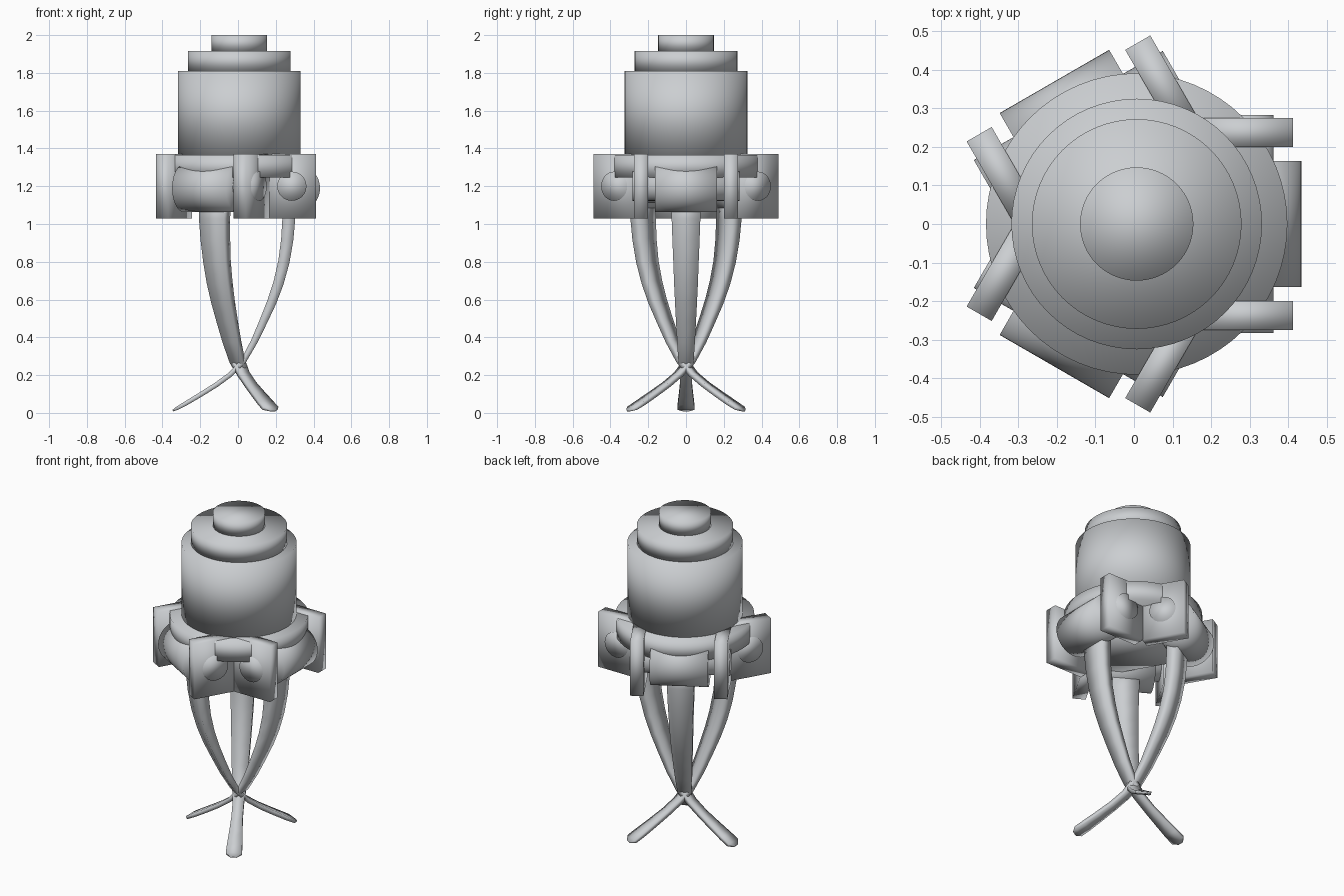
import bpy, bmesh, math
from mathutils import Matrix, Vector

if "Cube" in bpy.data.objects:
    bpy.data.objects.remove(bpy.data.objects["Cube"])

CX = 0.007  # centre axis of the tool
grey = bpy.data.materials.new("light_grey_metal")
grey.diffuse_color = (0.60, 0.62, 0.64, 1)
grey.use_nodes = True
grey.node_tree.nodes["Principled BSDF"].inputs["Base Color"].default_value = grey.diffuse_color


def finish(name, bm, turn=0.0):
    """Turn the part about the centre axis and make a smooth object of it."""
    bmesh.ops.recalc_face_normals(bm, faces=bm.faces)
    bm.transform(Matrix.Translation((CX, 0, 0)) @ Matrix.Rotation(turn, 4, 'Z'))
    for f in bm.faces:
        f.smooth = True
    me = bpy.data.meshes.new(name)
    bm.to_mesh(me)
    bm.free()
    me.materials.append(grey)
    ob = bpy.data.objects.new(name, me)
    bpy.context.collection.objects.link(ob)


def upright(name, r, z0, z1, sides=64, turn=0.0):
    bm = bmesh.new()
    bmesh.ops.create_cone(bm, cap_ends=True, segments=sides, radius1=r, radius2=r,
                          depth=z1 - z0, matrix=Matrix.Translation((0, 0, (z0 + z1) / 2)))
    finish(name, bm, turn)


def axle(name, x, z, r, length, turn):
    bm = bmesh.new()
    m = Matrix.Translation((x, 0, z)) @ Matrix.Rotation(math.pi / 2, 4, 'X')
    bmesh.ops.create_cone(bm, cap_ends=True, segments=48, radius1=r, radius2=r,
                          depth=length, matrix=m)
    finish(name, bm, turn)


def box(name, x0, x1, y0, y1, z0, z1, turn):
    bm = bmesh.new()
    m = Matrix.Translation(((x0 + x1) / 2, (y0 + y1) / 2, (z0 + z1) / 2))
    m = m @ Matrix.Diagonal((x1 - x0, y1 - y0, z1 - z0, 1))
    bmesh.ops.create_cube(bm, size=1, matrix=m)
    finish(name, bm, turn)


# finger path: x, z, thickness, half width
PATH = [(.262, 1.16, .068, .078), (.262, 1.03, .068, .076), (.254, .92, .065, .072),
        (.236, .80, .060, .067), (.208, .69, .055, .063), (.173, .59, .050, .058),
        (.130, .49, .043, .053), (.080, .38, .036, .047), (.022, .275, .030, .040),
        (-.045, .205, .026, .032), (-.12, .15, .026, .032), (-.20, .10, .025, .037),
        (-.28, .052, .023, .043), (-.33, .024, .018, .046), (-.352, .012, .008, .018)]


def finger(turn):
    bm = bmesh.new()
    rings = []
    for i, (x, z, t, w) in enumerate(PATH):
        a, b = PATH[max(i - 1, 0)], PATH[min(i + 1, len(PATH) - 1)]
        d = Vector((b[0] - a[0], 0, b[1] - a[1])).normalized()
        n = Vector((-d.z, 0, d.x)) * (t / 2)
        c = Vector((x, 0, z))
        side = Vector((0, w, 0))
        rings.append([bm.verts.new(p) for p in
                      (c + n + side, c + n - side, c - n - side, c - n + side)])
    for p, q in zip(rings, rings[1:]):
        for k in range(4):
            bm.faces.new((p[k], p[(k + 1) % 4], q[(k + 1) % 4], q[k]))
    bm.faces.new(rings[0])
    bm.faces.new(rings[-1])
    finish("finger", bm, turn)


# stacked round body
upright("top_cap", .147, 1.915, 2.0)
upright("upper_collar", .272, 1.81, 1.915)
upright("main_body", .325, 1.36, 1.81)
upright("base_disc", .391, 1.245, 1.365)

# three-cornered hub under the disc
upright("hub", .325, 1.11, 1.25, sides=3, turn=math.radians(60))

# three finger units around the axis
for i in range(3):
    turn = math.radians(120 * i)
    axle("knuckle_drum", .30, 1.19, .127, .328, turn)
    axle("knuckle_axle", .278, 1.20, .077, .566, turn)
    for s in (-1, 1):
        y0, y1 = sorted((s * .20, s * .275))
        box("side_plate", .155, .406, y0, y1, 1.028, 1.37, turn)
    finger(turn)
